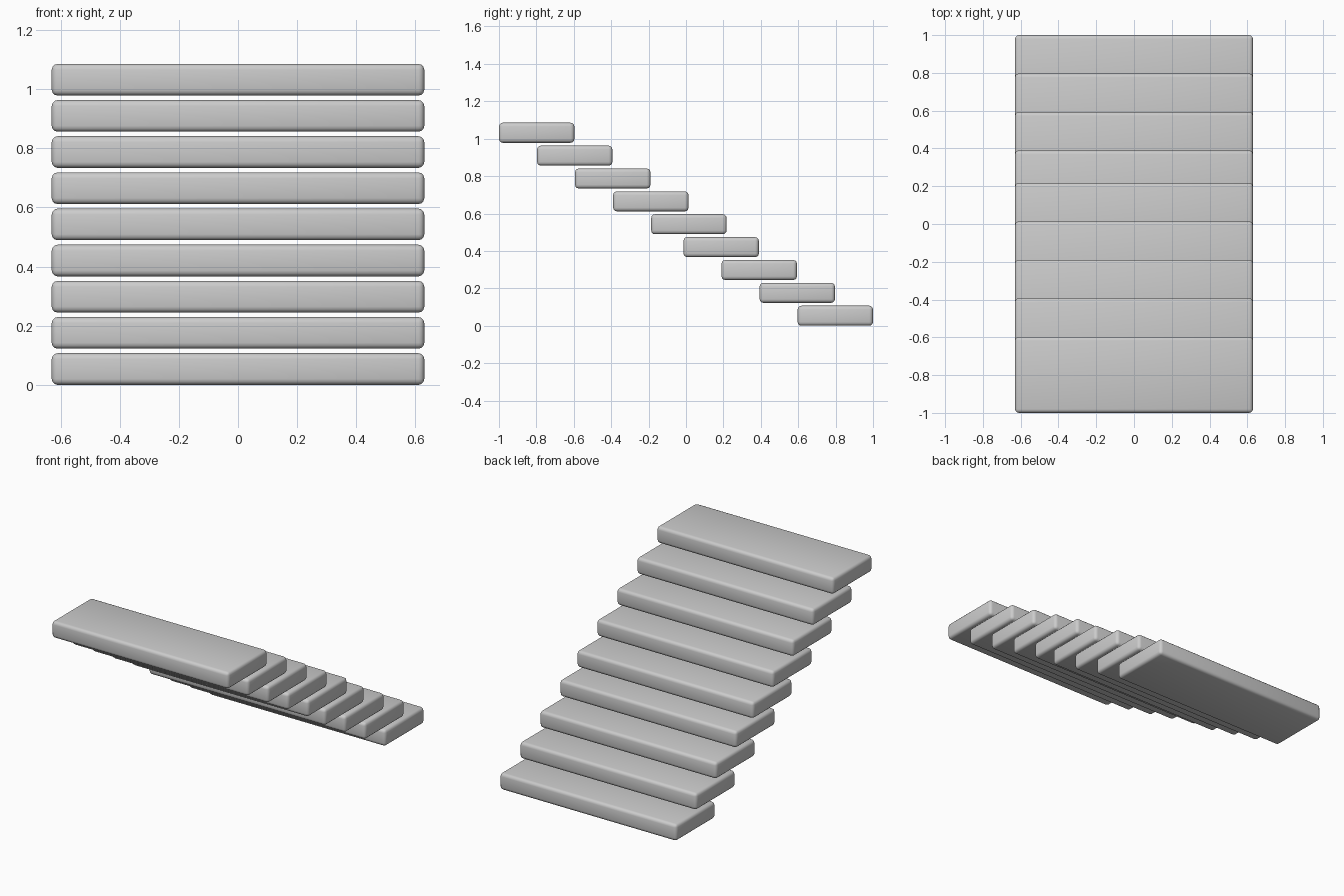
import bpy

if "Cube" in bpy.data.objects:
    bpy.data.objects.remove(bpy.data.objects["Cube"])

WIDTH, DEPTH, THICK = 1.26, 0.403, 0.107
RISE, RUN, BEVEL = 0.1223, 0.2035, 0.02


def make_tread(index, y_centre, z_bottom):
    bpy.ops.mesh.primitive_cube_add(size=1, location=(0, y_centre, z_bottom + THICK / 2))
    tread = bpy.context.object
    tread.name = f"stair_tread_{index + 1}"
    tread.scale = (WIDTH, DEPTH, THICK)
    bpy.ops.object.transform_apply(location=False, rotation=False, scale=True)
    # Softly rounded edges
    mod = tread.modifiers.new("rounded_edges", "BEVEL")
    mod.width = BEVEL
    mod.segments = 3
    bpy.ops.object.modifier_apply(modifier=mod.name)
    bpy.ops.object.shade_smooth_by_angle()


# Lower flight climbs from the back, upper flight ends at the front
for i in range(9):
    if i < 4:
        y = 1 - DEPTH / 2 - i * RUN
    else:
        y = -1 + DEPTH / 2 + (8 - i) * RUN
    make_tread(i, y, i * RISE)
